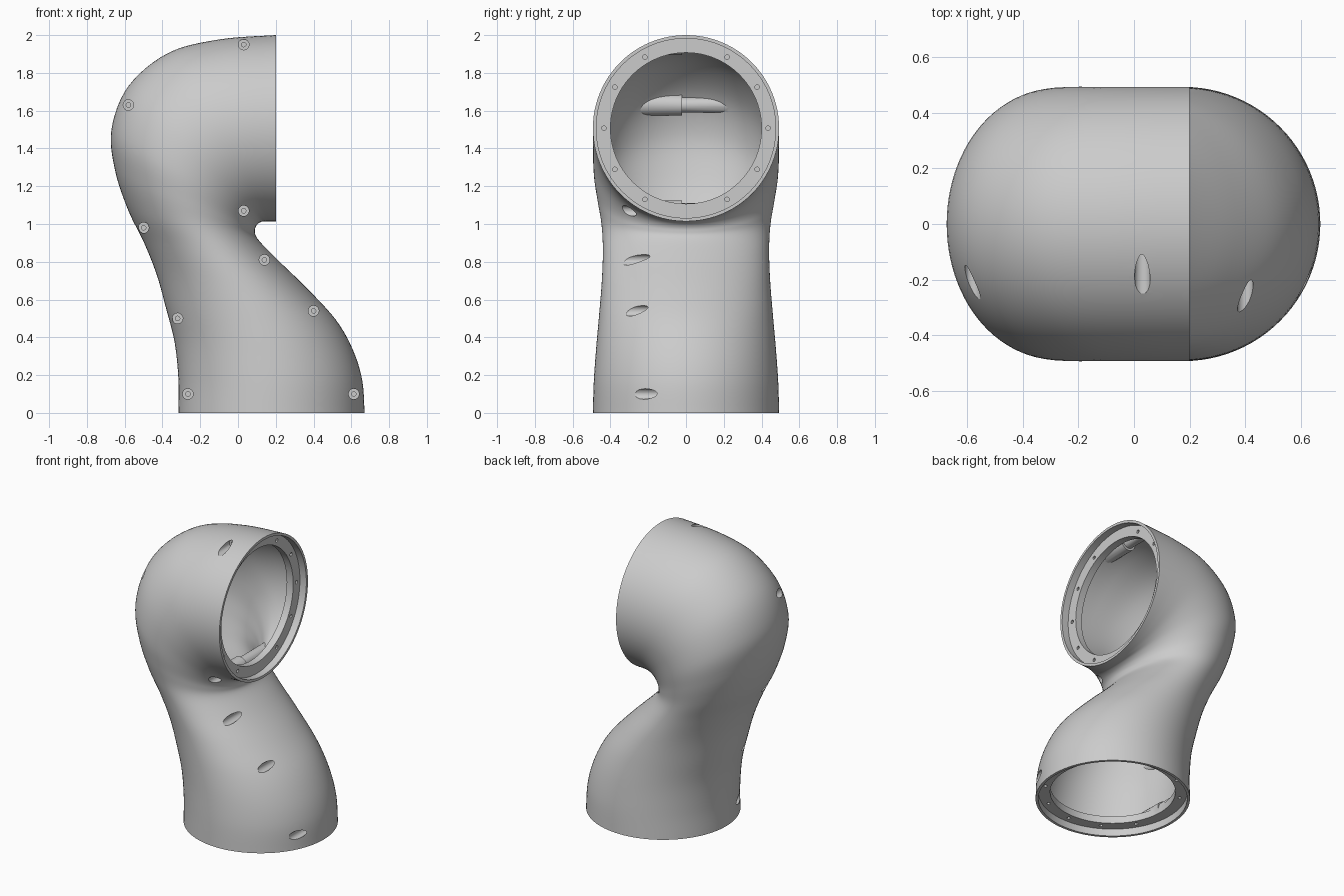
import bpy, bmesh, math
from mathutils import Vector as V

if "Cube" in bpy.data.objects:
    bpy.data.objects.remove(bpy.data.objects["Cube"])

R, BX, EZ = 0.493, 0.177, 1.507     # tube radius, base centre x, mouth centre z
RECESS, FLANGE = 0.05, 0.10         # flange face depth and back depth


def loft(name, rings, seg=96):
    """Closed solid through rings given as (centre, half axis u, half axis v)."""
    bm = bmesh.new()
    loops = []
    for c, u, v in rings:
        loops.append([bm.verts.new(c + u * math.cos(2 * math.pi * i / seg)
                                   + v * math.sin(2 * math.pi * i / seg)) for i in range(seg)])
    for a, b in zip(loops, loops[1:]):
        for i in range(seg):
            j = (i + 1) % seg
            bm.faces.new((a[i], a[j], b[j], b[i]))
    bm.faces.new(loops[0])
    bm.faces.new(loops[-1])
    bmesh.ops.recalc_face_normals(bm, faces=bm.faces)
    me = bpy.data.meshes.new(name)
    bm.to_mesh(me)
    bm.free()
    ob = bpy.data.objects.new(name, me)
    bpy.context.collection.objects.link(ob)
    return ob


def section(s, inset=0.0):
    """Elliptical ring from (inner x, inner z, outer x, outer z, half width)."""
    p, q = V((s[0], 0, s[1])), V((s[2], 0, s[3]))
    u = (q - p) / 2
    return (p + q) / 2, u * (1 - inset / u.length), V((0, s[4] - inset, 0))


def base_ring(r, z):
    return V((BX, 0, z)), V((-r, 0, 0)), V((0, r, 0))


def mouth_ring(r, x):
    return V((x, 0, EZ)), V((0, 0, r)), V((0, r, 0))


def smooth_path(st, n=6):
    """Catmull-Rom interpolation of the stations."""
    out = []
    for k in range(len(st) - 1):
        a, b, c, d = st[max(k - 1, 0)], st[k], st[k + 1], st[min(k + 2, len(st) - 1)]
        for i in range(n):
            t = i / n
            out.append([0.5 * (2 * y + (z - x) * t + (2 * x - 5 * y + 4 * z - w) * t * t
                               + (3 * y - x - 3 * z + w) * t ** 3)
                        for x, y, z, w in zip(a, b, c, d)])
    return out + [st[-1]]


def rod(name, c, axis, steps, seg=24):
    """Stepped cylinder; steps are (distance along axis, radius)."""
    axis = V(axis)
    side = V((0, 0, 1)) if abs(axis.z) < 0.5 else V((1, 0, 0))
    return loft(name, [(V(c) + axis * d, side * r, axis.cross(side) * r) for d, r in steps], seg)


def cut(ob, cutters):
    for cutter in cutters:
        m = ob.modifiers.new("cut", 'BOOLEAN')
        m.operation, m.solver, m.object = 'DIFFERENCE', 'EXACT', cutter
        bpy.context.view_layer.objects.active = ob
        bpy.ops.object.modifier_apply(modifier=m.name)
        bpy.data.objects.remove(cutter)


def join(name, obs):
    bpy.ops.object.select_all(action='DESELECT')
    for o in obs:
        o.select_set(True)
    bpy.context.view_layer.objects.active = obs[0]
    bpy.ops.object.join()
    obs[0].name = name
    return obs[0]


# Stations along the elbow: concave-side point, convex-side point, half width
stations = [
    (.67, 0, -.316, 0, R), (.658, .17, -.315, .17, .488), (.61, .33, -.335, .37, .475),
    (.52, .49, -.38, .55, .46), (.37, .655, -.43, .73, .446), (.2, .82, -.497, .9, .44),
    (.105, .92, -.58, 1.07, .447), (.09, .965, -.65, 1.28, .467), (.1, .995, -.67, 1.5, .486),
    (.125, 1.012, -.58, 1.73, R), (.15, 1.014, -.37, 1.905, R), (.175, 1.014, -.1, 1.977, R),
    (.2, 1.014, .2, 2.0, R)]
body = loft("elbow_shell", [section(s) for s in smooth_path(stations)])

# Hollow interior, stepped at both ends to leave a lip and a flange
w = 0.04
inner = [(.63, FLANGE, -.276, FLANGE, R - w)]
for s in stations[1:9]:
    c, u, v = section(s, w)
    p, q = c - u, c + u
    inner.append((p.x, p.z, q.x, q.z, v.y))
inner += [(.075, 1.037, -.555, 1.695, R - w), (.081, 1.048, -.35, 1.865, R - w),
          (.086, 1.053, -.1, 1.937, R - w), (.1, 1.054, .1, 1.96, R - w)]
ends = [(.475, -.02), (.475, RECESS), (.4, RECESS), (.4, FLANGE)]
cavity = loft("cavity", [base_ring(r, d) for r, d in ends]
              + [section(s) for s in smooth_path(inner)]
              + [mouth_ring(r, .2 - d) for r, d in reversed(ends)])

# Screw bosses inside the wall and their counterbored holes from the front
screws = [(.03, 1.95), (-.58, 1.63), (-.5, .98), (-.32, .5), (-.265, .1),
          (.613, .1), (.4, .54), (.14, .81), (.03, 1.07)]
bosses = join("bosses", [rod("boss", (x, 0, z), (0, 1, 0),
              [(-.32, .055 if z > .2 else .048), (-.02, .055 if z > .2 else .048),
               (-.02, .04), (.32, .04)]) for x, z in screws])
cut(cavity, [bosses])
bores = join("bores", [rod("bore", (x, 0, z), (0, 1, 0),
             [(-.6, .028), (-.1, .028), (-.1, .012), (.1, .012)]) for x, z in screws])

# Flange holes: every 30 degrees, none on the symmetry plane
holes = []
for k in range(12):
    if k % 6 == 0:
        continue
    a = math.radians(30 * k)
    ca, sa = .435 * math.cos(a), .435 * math.sin(a)
    span = [(RECESS - .02, .012), (FLANGE - .01, .012)]
    holes.append(rod("hole", (BX + ca, sa, 0), (0, 0, 1), span, 12))
    holes.append(rod("hole", (.2, sa, EZ + ca), (-1, 0, 0), span, 12))
cut(body, [cavity, bores, join("flange_holes", holes)])

bpy.ops.object.select_all(action='DESELECT')
body.select_set(True)
bpy.context.view_layer.objects.active = body
bpy.ops.object.shade_smooth_by_angle(angle=math.radians(30))
